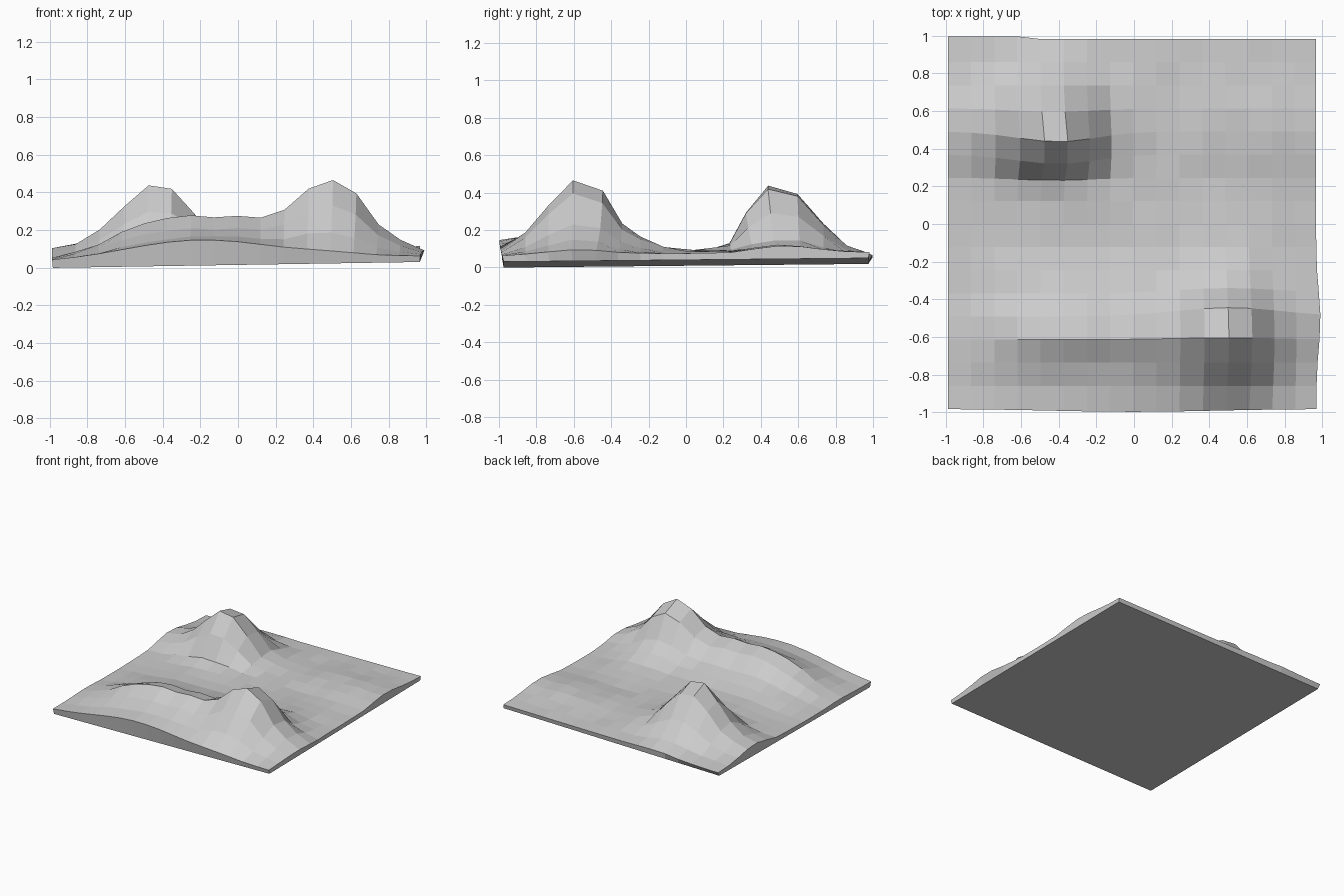
import bpy, bmesh, math, random

if "Cube" in bpy.data.objects:
    bpy.data.objects.remove(bpy.data.objects["Cube"])

random.seed(4)
N = 16                      # grid cells per side
HALF = 0.982

# Heights of each range along x, and share of that height row by row along y
FRONT_X = [.02, .05, .09, .145, .19, .22, .235, .215, .225, .21, .25,
           .365, .41, .335, .17, .09, .03]
FRONT_Y = [.04, .30, .66, 1, .86, .42, .23, .10, .04, .02, 0, 0, 0, 0, 0, 0, 0]
BACK_X = [.06, .085, .15, .28, .38, .363, .24, .09, .05, .03, .025,
          .03, .04, .045, .045, .04, .04]
BACK_Y = [0, 0, 0, 0, 0, 0, 0, 0, .03, .06, .15, .62, 1, .88, .45, .13, .03]


def gauss(x, y, cx, cy, sx, sy):
    return math.exp(-((x - cx) / sx) ** 2 - ((y - cy) / sy) ** 2)


def tilt(x, y):
    """Slightly tipped plane of the slab's underside."""
    return 0.025 + 0.016 * x + 0.010 * y


bm = bmesh.new()
grid = []
for j in range(N + 1):
    row = []
    for i in range(N + 1):
        x = HALF * (2 * i / N - 1)
        y = HALF * (2 * j / N - 1)
        edge = i in (0, N) or j in (0, N)
        h = FRONT_X[i] * FRONT_Y[j] + BACK_X[i] * BACK_Y[j]
        # swell along the front edge and a low rise in the valley
        h += 0.095 * gauss(x, y, -0.2, -1, 0.55, 0.18)
        h += 0.03 * gauss(x, y, -0.1, 0.1, 0.7, 0.7) * (1 - max(FRONT_Y[j], BACK_Y[j]))
        if not edge:
            h += random.uniform(-0.006, 0.006)
        z = tilt(x, y) + 0.03 + h
        # peaks lean towards the valley
        back = gauss(x, y, -0.42, 0.44, 0.3, 0.16)
        front = gauss(x, y, 0.5, -0.46, 0.4, 0.12)
        y += 0.05 * front - 0.06 * back
        x += 0.025 * back + 0.02 * gauss(x, y, 0.58, -0.6, 0.3, 0.3)
        if i == N:
            x += 0.02 * gauss(0, y, 0, -0.5, 1, 0.2) - 0.01
        if j == 0:
            y -= 0.015 * gauss(x, 0, 0, 0, 0.6, 1)
        if j == N and i < 4:
            y += 0.014
        row.append(bm.verts.new((x - 0.005, y, z)))
    grid.append(row)

# Terrain surface
for j in range(N):
    for i in range(N):
        bm.faces.new((grid[j][i], grid[j][i + 1], grid[j + 1][i + 1], grid[j + 1][i]))

# Straight slab walls and flat underside
ring = ([grid[0][i] for i in range(N)] + [grid[j][N] for j in range(N)] +
        [grid[N][i] for i in range(N, 0, -1)] + [grid[j][0] for j in range(N, 0, -1)])
low = []
for k, v in enumerate(ring):
    side, t = divmod(k, N)
    s = (2 * t / N - 1) * 0.975
    x, y = [(s, -.975), (.975, s), (-s, .975), (-.975, -s)][side]
    low.append(bm.verts.new((x - 0.008, y, tilt(x, y))))
for k in range(len(ring)):
    n = (k + 1) % len(ring)
    bm.faces.new((ring[n], ring[k], low[k], low[n]))
bm.faces.new(low[::-1])
bmesh.ops.recalc_face_normals(bm, faces=bm.faces[:])

mesh = bpy.data.meshes.new("terrain_slab")
bm.to_mesh(mesh)
bm.free()
terrain = bpy.data.objects.new("terrain_slab", mesh)
bpy.context.collection.objects.link(terrain)
